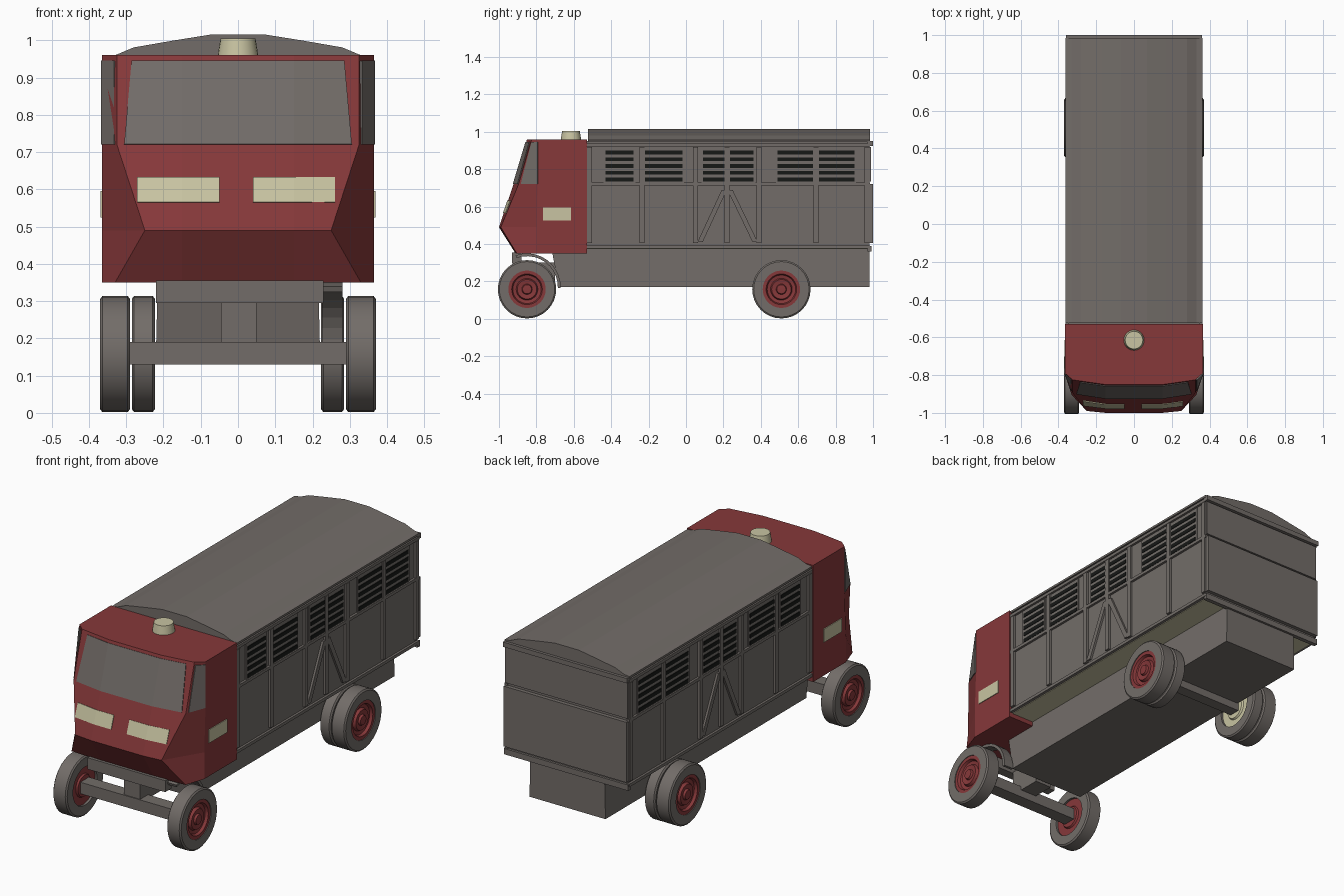
import bpy, bmesh, math

if "Cube" in bpy.data.objects:
    bpy.data.objects.remove(bpy.data.objects["Cube"])


def material(name, rgb):
    m = bpy.data.materials.new(name)
    m.diffuse_color = (*rgb, 1)
    m.use_nodes = True
    m.node_tree.nodes["Principled BSDF"].inputs["Base Color"].default_value = m.diffuse_color
    return m


GREY = material("warm grey", (0.17, 0.152, 0.14))
RED = material("dark red", (0.24, 0.04, 0.042))
CREAM = material("cream", (0.58, 0.55, 0.36))
BLACK = material("vent black", (0.008, 0.009, 0.008))


def mesh(name, verts, faces, mat, smooth=False):
    me = bpy.data.meshes.new(name)
    bm = bmesh.new()
    vs = [bm.verts.new(v) for v in verts]
    for f in faces:
        bm.faces.new([vs[i] for i in f])
    bmesh.ops.recalc_face_normals(bm, faces=bm.faces[:])
    bm.to_mesh(me)
    bm.free()
    me.materials.append(mat)
    ob = bpy.data.objects.new(name, me)
    bpy.context.collection.objects.link(ob)
    if smooth:
        bpy.ops.object.select_all(action='DESELECT')
        ob.select_set(True)
        bpy.context.view_layer.objects.active = ob
        bpy.ops.object.shade_smooth_by_angle(angle=math.radians(30))
    return ob


def loft(name, rings, mat, smooth=False):
    """Closed solid through equal-length rings with end caps."""
    n = len(rings[0])
    faces = [list(range(n)), [n * (len(rings) - 1) + i for i in range(n)]]
    for k in range(len(rings) - 1):
        for i in range(n):
            j = (i + 1) % n
            faces.append([k * n + i, k * n + j, k * n + n + j, k * n + n + i])
    return mesh(name, [v for r in rings for v in r], faces, mat, smooth)


def boxes(name, items, mat):
    """One object made of boxes given as (x0, x1, y0, y1, z0, z1)."""
    verts, faces = [], []
    for x0, x1, y0, y1, z0, z1 in items:
        b = len(verts)
        verts += [(x, y, z) for z in (z0, z1)
                  for x, y in ((x0, y0), (x1, y0), (x1, y1), (x0, y1))]
        faces += [[b + i for i in f] for f in (
            (0, 1, 2, 3), (4, 5, 6, 7), (0, 1, 5, 4),
            (1, 2, 6, 5), (2, 3, 7, 6), (3, 0, 4, 7))]
    return mesh(name, verts, faces, mat)


def both(items):
    """Repeat boxes mirrored across x = 0."""
    return items + [(-x1, -x0, *rest) for x0, x1, *rest in items]


def lathe(name, prof, cy, cz, side, mat, n=32, closed=False):
    """Turn (radius, x) points about an axle along x."""
    verts = [(side * x, cy + r * math.cos(a), cz + r * math.sin(a))
             for r, x in prof for a in [2 * math.pi * i / n for i in range(n)]]
    m, faces = len(prof), []
    for k in range(m if closed else m - 1):
        k2 = (k + 1) % m
        for i in range(n):
            j = (i + 1) % n
            faces.append([k * n + i, k * n + j, k2 * n + j, k2 * n + i])
    if not closed:
        faces += [list(range(n)), [(m - 1) * n + i for i in range(n)]]
    return mesh(name, verts, faces, mat, True)


# Cab: horizontal sections, half outline from the rear corner to the nose
SECTIONS = [
    (0.35, [(.365, -.53), (.365, -.80), (.33, -.905), (.15, -.912)]),
    (0.49, [(.365, -.53), (.365, -.80), (.25, -.99), (.15, -1.0)]),
    (0.72, [(.365, -.53), (.365, -.79), (.325, -.895), (.15, -.922)]),
    (0.96, [(.365, -.53), (.365, -.79), (.325, -.825), (.15, -.85)]),
]
loft("cab", [[(x, y, z) for x, y in h] + [(-x, y, z) for x, y in reversed(h)]
             for z, h in SECTIONS], RED)


def cab_y(x, z):
    """Front surface of the cab at x, z."""
    for (z0, a), (z1, b) in zip(SECTIONS, SECTIONS[1:]):
        if z <= z1:
            break
    t = (z - z0) / (z1 - z0)
    h = [(p[0] + t * (q[0] - p[0]), p[1] + t * (q[1] - p[1]))
         for p, q in zip(a, b)][1:]
    x = abs(x)
    if x <= h[2][0]:
        return h[2][1]
    p, q = (h[1], h[2]) if x <= h[1][0] else (h[0], h[1])
    return q[1] + (p[1] - q[1]) * (x - q[0]) / (p[0] - q[0])


def cab_plate(name, rows, mat):
    """Thin plate following the cab front; rows are (z, x list)."""
    n = len(rows[0][1])
    ob = mesh(name, [(x, cab_y(x, z), z) for z, xs in rows for x in xs],
              [[k * n + i, k * n + i + 1, k * n + n + i + 1, k * n + n + i]
               for k in range(len(rows) - 1) for i in range(n - 1)], mat)
    mod = ob.modifiers.new("thickness", 'SOLIDIFY')
    mod.thickness, mod.offset = 0.008, 0


cab_plate("windscreen", [(.72, (-.305, -.15, .15, .305)),
                         (.945, (-.285, -.15, .15, .285))], GREY)
for s in (-1, 1):
    cab_plate("side_window", [(.72, (s * .33, s * .364)),
                              (.945, (s * .33, s * .364))], GREY)
for x0, x1 in ((-.27, -.05), (.04, .26)):
    cab_plate("headlight", [(z, sorted((x0, x1, .15 if x0 > 0 else -.15)))
                            for z in (.565, .632)], CREAM)
boxes("side_lamps", both([(.363, .369, -.765, -.615, .525, .595)]), CREAM)

# Roof beacon on the cab
loft("roof_beacon", [[(r * math.cos(a), -.615 + r * math.sin(a), z)
                      for a in [math.pi * i / 12 for i in range(24)]]
                     for r, z in ((.055, .955), (.052, .975), (.047, 1.005))],
     CREAM, True)

# Body and cambered roof
boxes("body", [(-.35, .35, -.53, .98, .38, .95)], GREY)
half = [(.362, .945), (.362, .956), (.33, .96), (.28, .981), (.17, 1.0), (.07, 1.016)]
loft("roof", [[(x, y, z) for x, z in half] + [(-x, y, z) for x, z in reversed(half)]
              for y in (-.525, .985)], GREY)
boxes("body_floor", [(-.345, .345, -.53, .975, .374, .382)], CREAM)

# Side framing: rails, posts and diagonal braces
rails = [(.345, .362, -.53, .985, z - .008, z + .008) for z in (.385, .722, .93)]
posts = [(.345, .362, y - .013, y + .013, .405, .92)
         for y in (-.515, -.235, .05, .22, .39, .695, .967)]
boxes("side_framing", both(rails + posts), GREY)
for s in (-1, 1):
    for ya, yb in ((.075, .205), (.37, .235)):
        loft("diagonal_brace", [[(s * x, y + d, z) for y, z, d in (
            (ya, .41, -.014), (ya, .41, .014), (yb, .69, .014), (yb, .69, -.014))]
            for x in (.345, .361)], GREY)

# Vent grilles: raised panel with five dark slots
groups = [(-.43, -.28), (-.22, -.02), (.092, .208), (.235, .362), (.49, .68), (.712, .90)]
boxes("vent_panels", both([(.345, .355, a - .01, b + .01, .728, .918)
                           for a, b in groups]), GREY)
boxes("vent_slots", both([(.35, .358, a, b, .735 + .036 * k, .755 + .036 * k)
                          for a, b in groups for k in range(5)]), BLACK)

# Rear end panels and trim
boxes("rear_panels", [(-.355, .355, .97, 1.0, .405, .72),
                      (-.355, .355, .97, .99, .735, .92),
                      (-.36, .36, .97, 1.0, .925, .95),
                      (-.36, .36, .97, .992, .36, .39)], GREY)

# Chassis, front cross member and axles
loft("chassis", [[(-w, y, z), (w, y, z), (w, .98, z), (-w, .98, z)]
                 for w, y, z in ((.22, -.68, .17), (.215, -.72, .38))], GREY)
boxes("front_cross_member", [(-.22, .23, -.93, -.88, .295, .355),
                             (-.045, .05, -.88, -.70, .17, .30)], GREY)
boxes("front_axle", [(-.295, .295, -.885, -.815, .13, .19)], GREY)
boxes("rear_axle", [(-.295, .295, .48, .54, .13, .19)], GREY)

# Curved guard behind the right front wheel
arc = [math.radians(-2 + 112 * i / 10) for i in range(11)]
loft("wheel_guard", [[(x, -.85 + r * math.cos(a), .17 + r * math.sin(a))
                      for x, r in ((.225, .165), (.28, .165), (.28, .18), (.225, .18))]
                     for a in arc], GREY)


# Wheels: square tyre with a stepped hub
def wheel(name, cy, side, x0, x1, inner_mat):
    cz, r = .158, .156
    lathe(name + "_tyre", [(.1, x0), (r - .008, x0), (r, x0 + .006), (r, x1 - .006),
                           (r - .008, x1), (.1, x1)], cy, cz, side, GREY, closed=True)
    mid = (x0 + x1) / 2
    lathe(name + "_hub", [(.101, mid), (.101, x1 - .004), (.082, x1 - .004),
                          (.076, x1 - .018), (.058, x1 - .022), (.052, x1 - .008),
                          (.028, x1 - .012), (.024, x1 - .001), (.012, x1)],
          cy, cz, side, RED)
    lathe(name + "_inner_hub", [(.101, mid), (.101, x0 + .012), (.06, x0 + .012),
                                (.055, x0 + .003), (.02, x0 + .003)],
          cy, cz, side, inner_mat)


for s in (-1, 1):
    wheel("front_wheel", -.85, s, .29, .37, RED)
    wheel("rear_outer_wheel", .51, s, .29, .37, RED)
    wheel("rear_inner_wheel", .51, s, .223, .285, CREAM)
